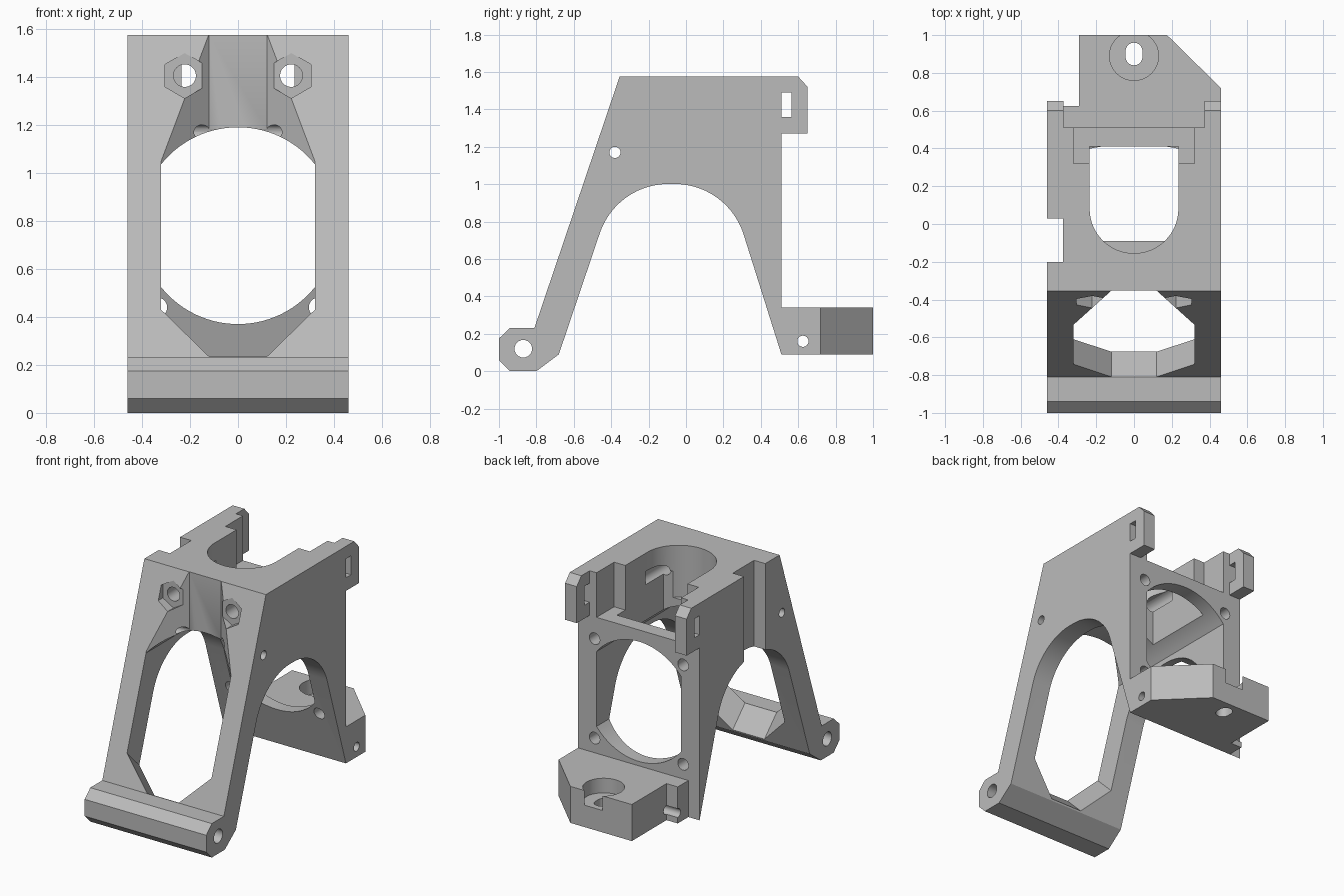
import bpy, bmesh
from math import sin, cos, radians, asin, degrees
from mathutils import Vector

old = bpy.data.objects.get("Cube")
if old:
    bpy.data.objects.remove(old, do_unlink=True)

grey = bpy.data.materials.new("plain_grey")
grey.use_nodes = True
grey.diffuse_color = (0.5, 0.5, 0.5, 1)
grey.node_tree.nodes["Principled BSDF"].inputs["Base Color"].default_value = (0.5, 0.5, 0.5, 1)

# Placement of a 2D profile point plus depth for each extrusion axis
PLACE = {"x": lambda p, d: (d, p[0], p[1]),
         "y": lambda p, d: (p[0], d, p[1]),
         "z": lambda p, d: (p[0], p[1], d)}


def prism(name, pts, axis, lo, hi, shear=(0, 0, 0)):
    """Extrude a closed profile along an axis, with an optional shear of its far end."""
    bm = bmesh.new()
    near = [bm.verts.new(PLACE[axis](p, lo)) for p in pts]
    far = [bm.verts.new(Vector(PLACE[axis](p, hi)) + Vector(shear)) for p in pts]
    bm.faces.new(near)
    bm.faces.new(far[::-1])
    for i in range(len(pts)):
        j = (i + 1) % len(pts)
        bm.faces.new((near[j], near[i], far[i], far[j]))
    bmesh.ops.recalc_face_normals(bm, faces=bm.faces)
    mesh = bpy.data.meshes.new(name)
    bm.to_mesh(mesh)
    bm.free()
    mesh.materials.append(grey)
    obj = bpy.data.objects.new(name, mesh)
    bpy.context.collection.objects.link(obj)
    return obj


def arc(cx, cy, r, start, end, n):
    return [(cx + r * cos(radians(start + (end - start) * i / n)),
             cy + r * sin(radians(start + (end - start) * i / n))) for i in range(n + 1)]


def circle(cx, cy, r, n=32, turn=0):
    return arc(cx, cy, r, turn, turn + 360, n)[:-1]


def rect(a0, a1, b0, b1):
    return [(a0, b0), (a1, b0), (a1, b1), (a0, b1)]


def mirrored(half):
    return half + [(-a, b) for a, b in reversed(half)]


# Side profile: foot, arch, rear base, clip tabs and sloping front leg
W = 0.46
profile = [(-1, .06), (-.94, 0), (-.8, 0), (-.68, .09)]
profile += arc(-.095, .615, .386, 161, 90, 14) + arc(-.06, .615, .386, 90, 19, 14)
profile += [(.51, .09), (1, .09), (1, .34), (.51, .34), (.51, 1.27), (.65, 1.27),
            (.65, 1.52), (.6, 1.575), (-.355, 1.575), (-.81, .232), (-.94, .232), (-1, .175)]
bracket = prism("bracket_frame", profile, "x", -W, W)
cutters = []


def cut(name, *args, **kw):
    cutters.append(prism(name + "_cutter", *args, **kw))


# Round window with flat sides, running front to back
a = degrees(asin(.32 / .41))
cut("window", arc(0, .78, .41, 90 - a, 90 + a, 28) + arc(0, .78, .41, 270 - a, 270 + a, 28),
    "y", -2, 2)

# Front leg opening: upright upper part and slanted lower part
cut("leg_upper", mirrored([(.12, -.353), (.32, -.533), (.32, -1.1)]), "z", .43, 2)
lower = cutters[-1]
slope = .342
cut("leg_lower", mirrored([(.12, .235), (.32, .43), (.32, .9)]), "y", 0, 0, shear=(0, .55, -.55))
for v in cutters[-1].data.vertices[:]:
    z0 = v.co.z if v.index < 6 else v.co.z + .55
    v.co.y += -.81 + (z0 - .235) * slope - .2
    v.co.z += .2

# Top opening, lower shaft and rear notch
cut("top_opening", arc(0, .08, .235, 180, 360, 32) + [(.235, .41), (-.235, .41)], "z", 1.22, 2)
cut("shaft", rect(-.235, .235, -.09, .41), "z", .9, 1.4)
cut("rear_notch", rect(-.32, .32, .32, .6), "z", 1.27, 2)

# Gap between the clip tabs and their slots
cut("tab_gap", rect(-.372, .372, .51, .8), "z", 1.2, 2)
cut("tab_slot", rect(.51, .565, 1.36, 1.49), "x", -1, 1)

# Rear base outline, side groove
cut("base_chamfer", [(.17, 1.005), (.465, .715), (.6, .715), (.6, 1.1), (.17, 1.1)], "z", -.1, .6)
cut("base_side", rect(-1, -.29, .625, 1.2), "z", -.1, .6)
cut("base_corner", rect(-1, -.375, .51, 1.2), "z", -.1, .6)
cut("side_groove", rect(-1, -.375, -.2, .03), "z", .5, 2)

# Rear base screw seat and slotted hole
cut("screw_seat", circle(0, .89, .13), "z", .24, .6)
cut("screw_slot", arc(0, .915, .045, 0, 180, 12) + arc(0, .885, .045, 180, 360, 12), "z", -.1, .5)

# Cross holes through the foot, sides and base
for name, y, z, r in (("foot_bore", -.87, .12, .047), ("side_hole", -.38, 1.17, .03),
                      ("base_hole", .625, .16, .03)):
    cut(name, circle(y, z, r, 24), "x", -1, 1)

# Hexagonal nut pockets, their bores and the rear plate screw holes
for s in (-1, 1):
    cut("nut_pocket", circle(s * .222, 1.405, .094, 6, 30), "y", -.8, -.38)
    cut("nut_bore", circle(s * .222, 1.405, .047, 24), "y", -.6, .1)
    for z in (.44, 1.12):
        cut("plate_hole", circle(s * .335, z, .04, 24), "y", .25, .7)

# Carve the frame and discard the cutters
for c in cutters:
    c.hide_render = True
    m = bracket.modifiers.new(c.name, "BOOLEAN")
    m.operation, m.solver, m.object = "DIFFERENCE", "EXACT", c
bpy.context.view_layer.update()
done = bpy.data.meshes.new_from_object(
    bracket.evaluated_get(bpy.context.evaluated_depsgraph_get()))
bracket.modifiers.clear()
bracket.data = done
for c in cutters:
    bpy.data.objects.remove(c, do_unlink=True)

bpy.ops.object.select_all(action="DESELECT")
bracket.select_set(True)
bpy.context.view_layer.objects.active = bracket
bpy.ops.object.shade_smooth_by_angle(angle=radians(25))
